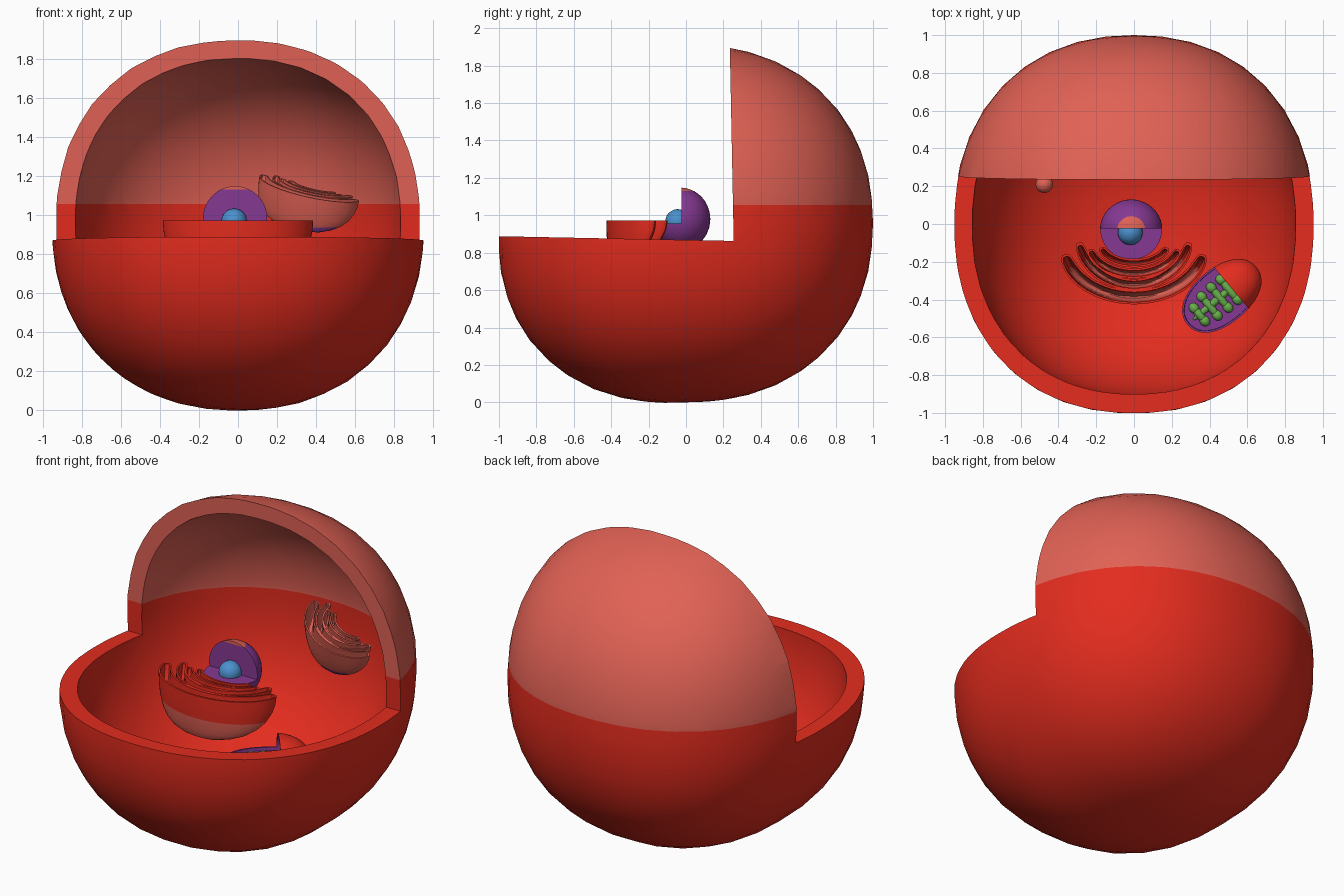
import bpy, bmesh, math
from mathutils import Matrix, Vector

if "Cube" in bpy.data.objects:
    bpy.data.objects.remove(bpy.data.objects["Cube"])


def material(name, rgb):
    m = bpy.data.materials.new(name)
    m.diffuse_color = (*rgb, 1)
    m.use_nodes = True
    m.node_tree.nodes["Principled BSDF"].inputs["Base Color"].default_value = m.diffuse_color
    return m


RED = material("red", (0.77, 0.025, 0.013))
PINK = material("pink", (0.75, 0.12, 0.09))
PURPLE = material("purple", (0.235, 0.04, 0.29))
BLUE = material("blue", (0.07, 0.28, 0.61))
GREEN = material("green", (0.14, 0.43, 0.07))


def finish(name, bm, *mats):
    bmesh.ops.recalc_face_normals(bm, faces=bm.faces)
    me = bpy.data.meshes.new(name)
    bm.to_mesh(me)
    bm.free()
    ob = bpy.data.objects.new(name, me)
    bpy.context.collection.objects.link(ob)
    for m in mats:
        me.materials.append(m)
    return ob


def ellipsoid(name, centre, radii, mats, subdiv=4, power=2.0, turn=0.0, bulge=0.0):
    """Rounded ball; power above 2 is boxier, bulge swells the lower front."""
    bm = bmesh.new()
    bmesh.ops.create_icosphere(bm, subdivisions=subdiv, radius=1)
    rot = Matrix.Rotation(turn, 3, 'Z')
    for v in bm.verts:
        n = sum(abs(c) ** power for c in v.co) ** (1 / power)
        n /= 1 + bulge * max(0, -v.co.y) * max(0, -v.co.z)
        v.co = rot @ Vector([c / n * r for c, r in zip(v.co, radii)]) + Vector(centre)
    return finish(name, bm, *mats)


def wedge(lo, hi, place=None):
    """Box cutter between two corners."""
    bm = bmesh.new()
    bmesh.ops.create_cube(bm, size=1)
    for v in bm.verts:
        p = Vector([a + (c + 0.5) * (b - a) for a, b, c in zip(lo, hi, v.co)])
        v.co = place(p) if place else p
    return finish("cutter", bm)


def subtract(ob, *cutters):
    bpy.context.view_layer.objects.active = ob
    for c in cutters:
        mod = ob.modifiers.new("cut", 'BOOLEAN')
        mod.operation, mod.solver, mod.object = 'DIFFERENCE', 'EXACT', c
        bpy.ops.object.modifier_apply(modifier=mod.name)
        bpy.data.objects.remove(c)


def paint(ob, rule, z=None):
    """Optionally slice at height z, then pick a material for every face centre."""
    bm = bmesh.new()
    bm.from_mesh(ob.data)
    if z is not None:
        bmesh.ops.bisect_plane(bm, geom=bm.verts[:] + bm.edges[:] + bm.faces[:],
                               plane_co=(0, 0, z), plane_no=(0, 0, 1))
    for f in bm.faces:
        f.material_index = rule(f.calc_center_median())
    bm.to_mesh(ob.data)
    bm.free()


# cell wall: hollow ball with the upper front quarter removed
cell = ellipsoid("cell_wall", (0, 0, 0.957), (0.955, 1.0, 0.957), (RED, PINK), power=2.2, bulge=0.06)
hollow = ellipsoid("hollow", (0, 0, 0.957), (0.86, 0.9, 0.867), (), power=2.2, bulge=0.06)
quarter = wedge((-2, -2, 0.868), (2, 0.255, 3),
                lambda p: Vector((p.x, p.y - 0.02 * (p.z - 0.868), p.z - 0.02 * p.y)))
subtract(cell, hollow, quarter)
paint(cell, lambda c: int(c.z > 1.055), 1.055)

# nucleus with the same quarter removed, and the round nucleolus inside
nc = Vector((-0.015, -0.03, 0.98))
nucleus = ellipsoid("nucleus", nc, (0.165, 0.16, 0.168), (PURPLE, PINK))
subtract(nucleus, wedge((-1, -1, 0.955), (1, -0.025, 2)))
paint(nucleus, lambda c: int(c.z > 1.13), 1.13)
ellipsoid("nucleolus", (-0.02, -0.045, 0.967), (0.066, 0.066, 0.066), (BLUE,), 3)


def fold(name, half_width, rise, half_thick, depth, y0, mats, place):
    """Hollow crescent cup, open on top, swept along an elliptic arc and wider at its tips."""
    bm = bmesh.new()
    n, levels, wall = 48, 8, 0.012
    angles = [math.pi / 2 * i / levels for i in range(levels)]
    shape = [(a, 0.0) for a in reversed(angles)] + [(a, wall) for a in angles]
    rings = []
    for a, w in shape:
        ring = []
        for j in range(n):
            t = 2 * math.pi * j / n
            s = math.cos(a) * math.cos(t) * (1 - w / half_width)
            arc = 1.4 * s
            v = math.copysign(abs(math.sin(t)) ** 0.6, math.sin(t)) * math.cos(a)
            v *= half_thick * (1 + 0.5 * s * s) - w
            normal = Vector((-rise * math.sin(arc), half_width * math.cos(arc), 0)).normalized()
            p = Vector((half_width * math.sin(arc), y0 + rise * (1 - math.cos(arc)),
                        -(depth - w) * math.sin(a)))
            ring.append(bm.verts.new(place @ (p + normal * v)))
        rings.append(ring)
    for r0, r1 in zip(rings, rings[1:]):
        for j in range(n):
            bm.faces.new((r0[j], r0[(j + 1) % n], r1[(j + 1) % n], r1[j]))
    for ring in (rings[0], rings[-1]):
        bm.faces.new(ring)
    return finish(name, bm, *mats)


# stacked cups in front of the nucleus: half width, rise, half thickness, depth, y
CUPS = [(0.370, 0.275, 0.038, 0.27, -0.388), (0.295, 0.27, 0.030, 0.24, -0.322),
        (0.235, 0.155, 0.027, 0.20, -0.262), (0.175, 0.10, 0.023, 0.16, -0.207)]
for i, cup_size in enumerate(CUPS):
    cup = fold(f"front_stack_cup_{i + 1}", *cup_size, (RED, PINK),
               Matrix.Translation((0, 0, 0.972)))
    paint(cup, lambda c: int(c.z < 0.83), 0.83)

# folded membrane under the rear cap, turned and tipped open toward the front right
place = (Matrix.Translation((0.335, 0.46, 1.04))
         @ Matrix.Rotation(math.radians(18), 4, Vector((0.87, 0.5, 0)))
         @ Matrix.Rotation(math.radians(-22), 4, 'Z')
         @ Matrix.Scale(0.72, 4) @ Matrix.Translation((0, 0.25, 0.13)))
for i, cup_size in enumerate(CUPS):
    cup = fold(f"rear_membrane_{i + 1}", *cup_size, (PINK, PURPLE), place)
    paint(cup, lambda c: int(c.z < 0.935), 0.935)

# power organelle: hollow capsule with its upper half opened
MC, SIZE, TURN = Vector((0.465, -0.38, 0.695)), (0.238, 0.147, 0.135), math.radians(40)
R = Matrix.Rotation(TURN, 3, 'Z')


def local(p):
    return R @ p + MC


capsule = ellipsoid("capsule", MC, SIZE, (RED, PURPLE), power=2.2, turn=TURN)
core = ellipsoid("core", MC, [s - 0.01 for s in SIZE], (), power=2.2, turn=TURN)
subtract(capsule, core, wedge((-1, -1, 0), (0.065, 1, 1), local))


def inside(c):
    q = R.inverted() @ (c - MC)
    return int(sum(abs(a / r) ** 2.2 for a, r in zip(q, SIZE)) ** (1 / 2.2) < 0.965)


paint(capsule, inside)

# purple filling and green inner folds of the capsule
filling = ellipsoid("capsule_filling", MC, [s - 0.009 for s in SIZE], (PURPLE,), power=2.2, turn=TURN)
subtract(filling, wedge((-1, -1, -0.02), (1, 1, 1), local))
bm = bmesh.new()


def blob(u, v, ru, rv, rz):
    m = (Matrix.Translation(MC) @ R.to_4x4() @ Matrix.Translation((u, v, -0.015))
         @ Matrix.Diagonal((ru, rv, rz, 1)))
    bmesh.ops.create_icosphere(bm, subdivisions=3, radius=1, matrix=m)


blob(-0.05, 0, 0.15, 0.02, 0.02)
for u, half in ((-0.155, 0.055), (-0.085, 0.08), (-0.015, 0.085), (0.05, 0.085)):
    blob(u, 0, 0.022, half, 0.025)
    for side in (-1, 1):
        blob(u, side * half * 0.8, 0.026, 0.03, 0.026)
finish("capsule_inner_folds", bm, GREEN)

# small vesicle
ellipsoid("vesicle", (-0.475, 0.21, 0.56), (0.046, 0.046, 0.046), (PINK,), 3)

# smooth shading with sharp cut edges
bpy.ops.object.select_all(action='DESELECT')
for ob in bpy.context.scene.objects:
    ob.select_set(True)
    bpy.context.view_layer.objects.active = ob
bpy.ops.object.shade_smooth_by_angle(angle=math.radians(35))
